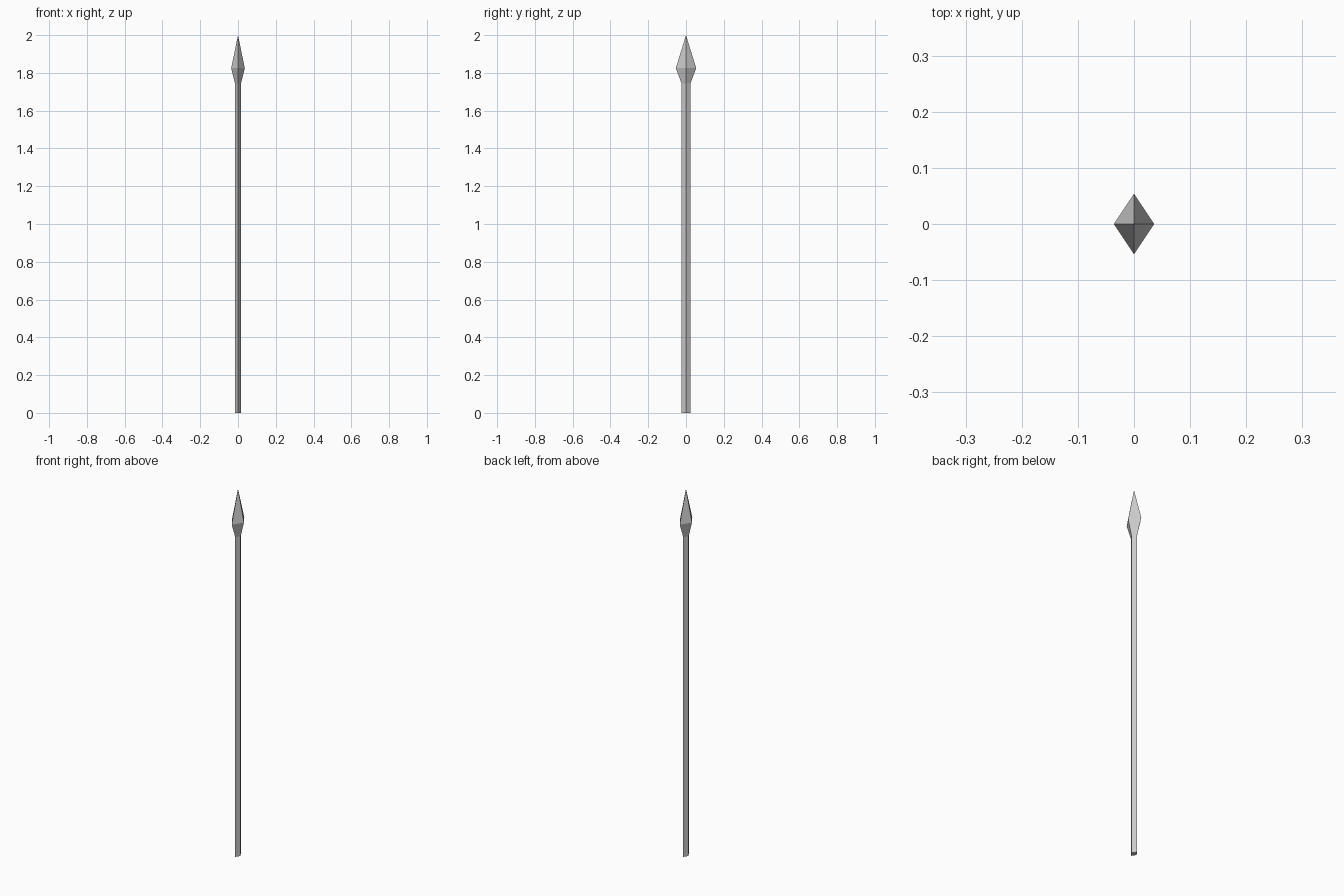
import bpy, bmesh

if "Cube" in bpy.data.objects:
    bpy.data.objects.remove(bpy.data.objects["Cube"])


def diamond_loft(name, sections):
    """Loft four-sided diamond sections (half x, half y, z); zero width makes a point."""
    bm = bmesh.new()
    rings = []
    for hx, hy, z in sections:
        if hx == 0:
            rings.append([bm.verts.new((0, 0, z))] * 4)
        else:
            rings.append([bm.verts.new(p) for p in
                          ((hx, 0, z), (0, hy, z), (-hx, 0, z), (0, -hy, z))])
    for low, high in zip(rings, rings[1:]):
        for i in range(4):
            j = (i + 1) % 4
            corners = dict.fromkeys((low[i], low[j], high[j], high[i]))
            bm.faces.new(list(corners))
    # Close the flat base
    bm.faces.new(rings[0][::-1])
    bmesh.ops.recalc_face_normals(bm, faces=bm.faces)
    mesh = bpy.data.meshes.new(name)
    bm.to_mesh(mesh)
    bm.free()
    obj = bpy.data.objects.new(name, mesh)
    bpy.context.collection.objects.link(obj)
    return obj


# Straight shaft flaring into a faceted point, one continuous body
diamond_loft("spear", [
    (0.016, 0.024, 0.0),     # shaft foot
    (0.016, 0.024, 1.745),   # shaft top / head socket
    (0.036, 0.054, 1.825),   # widest part of head
    (0, 0, 2.0),             # tip
])
